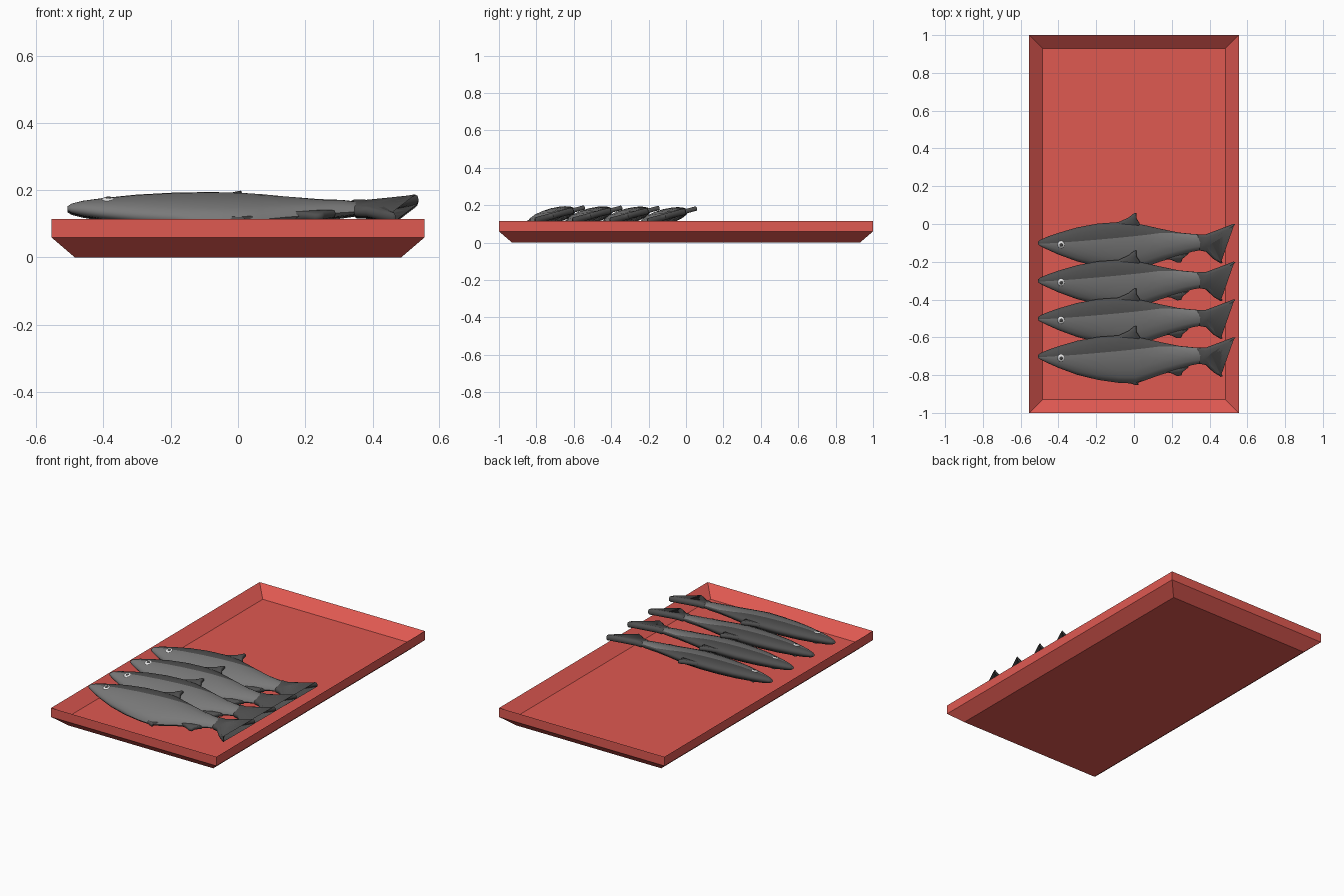
import bpy, bmesh, math
from mathutils import Matrix

if "Cube" in bpy.data.objects:
    bpy.data.objects.remove(bpy.data.objects["Cube"])


def material(name, rgb):
    m = bpy.data.materials.new(name)
    m.diffuse_color = (*rgb, 1)
    m.use_nodes = True
    m.node_tree.nodes["Principled BSDF"].inputs["Base Color"].default_value = m.diffuse_color
    return m


RED = material("tray_red", (0.74, 0.10, 0.083))
SILVER = material("side_grey", (0.19, 0.19, 0.19))
DARK = material("back_dark_grey", (0.078, 0.078, 0.078))
WHITE = material("eye_white", (0.85, 0.85, 0.85))
PUPIL = material("pupil_grey", (0.06, 0.06, 0.06))


def finish(bm, name, mats, smooth=None):
    bmesh.ops.recalc_face_normals(bm, faces=bm.faces)
    me = bpy.data.meshes.new(name)
    bm.to_mesh(me)
    bm.free()
    for m in mats:
        me.materials.append(m)
    if smooth:
        me.shade_smooth()
        me.set_sharp_from_angle(angle=math.radians(smooth))
    return me


def place(name, me, matrix=Matrix()):
    ob = bpy.data.objects.new(name, me)
    bpy.context.collection.objects.link(ob)
    ob.matrix_world = matrix


# Tray: four rectangles bridged from underside, over the rim, to the floor
def tray():
    bm = bmesh.new()
    rings = []
    for x, y, z in [(.485, .93, 0), (.555, 1, .06), (.555, 1, .115), (.485, .93, .056)]:
        rings.append([bm.verts.new((sx * x, sy * y, z))
                      for sx, sy in ((-1, -1), (1, -1), (1, 1), (-1, 1))])
    for a, b in zip(rings, rings[1:]):
        for i in range(4):
            j = (i + 1) % 4
            bm.faces.new((a[i], a[j], b[j], b[i]))
    bm.faces.new(rings[0][::-1])
    bm.faces.new(rings[-1])
    return finish(bm, "tray", [RED])


# Fish body: elliptical sections (x, back edge, belly edge, half thickness)
SECTIONS = [
    (-.507, .008, -.010, .006), (-.495, .017, -.018, .014), (-.46, .033, -.036, .022),
    (-.40, .055, -.064, .029), (-.30, .085, -.102, .037), (-.19, .106, -.130, .041),
    (-.08, .114, -.146, .042), (.01, .107, -.150, .041), (.07, .094, -.128, .038),
    (.14, .077, -.102, .033), (.24, .056, -.072, .026), (.31, .049, -.048, .023),
    (.375, .044, -.036, .014)]
K = 5  # steps on each side of the colour line


def body():
    bm = bmesh.new()
    rings = []
    for x, top, low, t in SECTIONS:
        c, h = (top + low) / 2, (top - low) / 2
        line = .010 + .094 * (x + .385)
        split = math.acos(max(-.9, min(.97, (line - c) / h)))
        half = [split * k / K for k in range(K)]
        half += [split + (math.pi - split) * k / K for k in range(K + 1)]
        angles = half + [2 * math.pi - a for a in half[-2:0:-1]]
        rings.append([bm.verts.new((x, c + h * math.cos(a), t * math.sin(a))) for a in angles])
    n = len(rings[0])
    for a, b in zip(rings, rings[1:]):
        for i in range(n):
            f = bm.faces.new((a[i], a[(i + 1) % n], b[(i + 1) % n], b[i]))
            f.material_index = int(i < K or i >= n - K)  # dark back
    bm.faces.new(rings[0])
    bm.faces.new(rings[-1])
    return finish(bm, "fish_body", [SILVER, DARK], 60)


# Fin: outline puffed up on both faces
def fin(name, pts, t, inset):
    bm = bmesh.new()
    for side in (1, -1):
        vs = [bm.verts.new((x, y, 0)) for x, y in pts]
        f = bm.faces.new(vs)
        f.normal_update()
        if f.normal.z * side < 0:
            f.normal_flip()
        for frac in (.7, .3):
            bmesh.ops.inset_individual(bm, faces=[f], thickness=inset * (1 - frac),
                                       depth=t * frac, use_even_offset=False)
    bmesh.ops.remove_doubles(bm, verts=bm.verts, dist=1e-5)
    return finish(bm, name, [DARK], 70)


# Eyes: flattened balls on both cheeks
def eyes(name, radius, height, z, mat):
    bm = bmesh.new()
    for s in (1, -1):
        m = Matrix.Translation((-.385, -.002, s * z)) @ Matrix.Diagonal((radius, radius, height, 1))
        bmesh.ops.create_uvsphere(bm, u_segments=16, v_segments=8, radius=1, matrix=m)
    return finish(bm, name, [mat], 60)


place("tray", tray())

parts = {
    "fish_body": body(),
    "tail_fin": fin("tail_fin", [
        (.335, .046), (.38, .047), (.45, .074), (.525, .104), (.537, .101), (.475, .047),
        (.415, .010), (.394, -.010), (.412, -.038), (.452, -.080), (.470, -.108),
        (.460, -.113), (.42, -.088), (.38, -.048), (.345, -.041)], .017, .012),
    "dorsal_fin": fin("dorsal_fin", [
        (-.10, .095), (-.08, .115), (-.03, .138), (.0, .163), (.012, .165),
        (.013, .135), (.03, .108), (.03, .090)], .012, .008),
    "pelvic_fin": fin("pelvic_fin", [
        (-.04, -.135), (-.01, -.152), (.010, -.159), (.024, -.157), (.022, -.147),
        (.05, -.130), (.02, -.115)], .012, .008),
    "anal_fin": fin("anal_fin", [
        (.16, -.085), (.20, -.094), (.228, -.108), (.250, -.106), (.258, -.086),
        (.29, -.058), (.22, -.060)], .012, .008),
    "eyes": eyes("eyes", .021, .008, .0265, WHITE),
    "pupils": eyes("pupils", .010, .004, .0325, PUPIL),
}

# Four fish in a row, each leaning its back over the belly of the next
for i, (y, z) in enumerate([(-.7, .146), (-.5, .145), (-.3, .144), (-.1, .141)]):
    m = Matrix.Translation((0, y, z)) @ Matrix.Rotation(math.radians(15), 4, 'X')
    for name, me in parts.items():
        place(f"{name}_{i + 1}", me, m)
